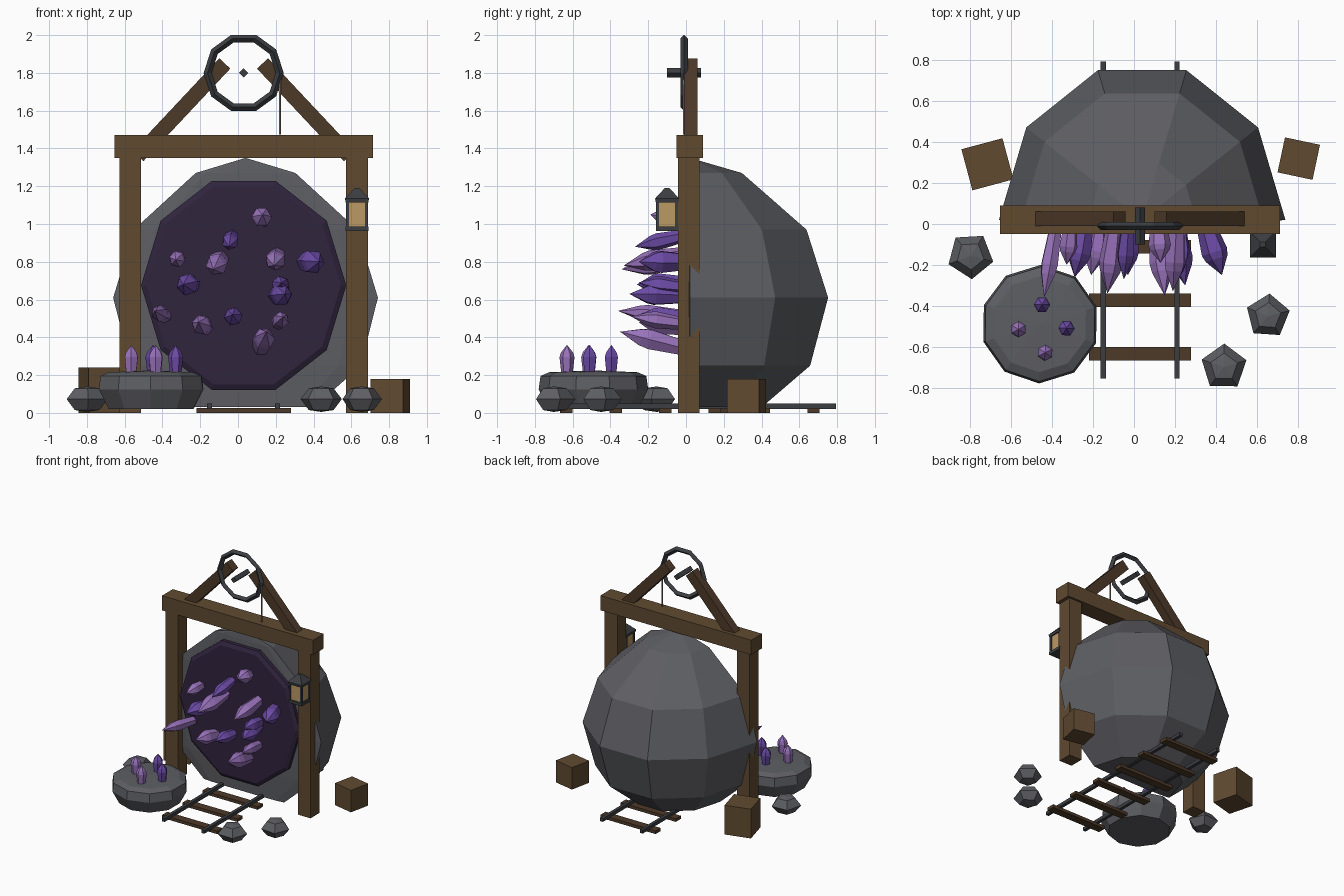
import bpy, bmesh, math
from mathutils import Vector, Matrix

if "Cube" in bpy.data.objects:
    bpy.data.objects.remove(bpy.data.objects["Cube"])


def material(name, rgb):
    m = bpy.data.materials.new(name)
    m.diffuse_color = (*rgb, 1)
    m.use_nodes = True
    m.node_tree.nodes["Principled BSDF"].inputs["Base Color"].default_value = m.diffuse_color
    return m


WOOD = material("wood", (0.115, 0.068, 0.03))
DARK_WOOD = material("dark_wood", (0.075, 0.042, 0.022))
ROCK = material("rock", (0.11, 0.112, 0.125))
IRON = material("iron", (0.045, 0.048, 0.055))
CAVITY = material("cavity", (0.03, 0.018, 0.048))
LIGHT_GEM = material("light_crystal", (0.32, 0.17, 0.5))
DARK_GEM = material("dark_crystal", (0.15, 0.07, 0.38))
GLASS = material("lantern_glass", (0.5, 0.32, 0.13))
ROPE = material("rope", (0.25, 0.2, 0.14))


def finish(bm, name, mat, matrix):
    bmesh.ops.recalc_face_normals(bm, faces=bm.faces)
    me = bpy.data.meshes.new(name)
    bm.to_mesh(me)
    bm.free()
    me.materials.append(mat)
    ob = bpy.data.objects.new(name, me)
    ob.matrix_world = matrix
    bpy.context.collection.objects.link(ob)
    return ob


def box(name, center, size, mat, rot=None):
    bm = bmesh.new()
    bmesh.ops.create_cube(bm, size=1)
    bmesh.ops.scale(bm, vec=size, verts=bm.verts)
    return finish(bm, name, mat, Matrix.Translation(center) @ (rot or Matrix()))


def lathe(name, profile, n, mat, matrix, scale=(1, 1), start=0.0, edit=None):
    """Faceted solid of revolution about local z; profile = (radius, z) from bottom to top."""
    bm = bmesh.new()
    rings = []
    for r, z in profile:
        if r == 0:
            rings.append([bm.verts.new((0, 0, z))] * n)
        else:
            rings.append([bm.verts.new((r * scale[0] * math.cos(start + math.tau * i / n),
                                        r * scale[1] * math.sin(start + math.tau * i / n), z))
                          for i in range(n)])
    for a, b in zip(rings, rings[1:]):
        for i in range(n):
            j = (i + 1) % n
            bm.faces.new(list(dict.fromkeys((a[i], a[j], b[j], b[i]))))
    for ring, (r, z) in ((rings[0], profile[0]), (rings[-1], profile[-1])):
        if r:
            bm.faces.new(ring)
    if edit:
        for v in bm.verts:
            edit(v.co)
    return finish(bm, name, mat, matrix)


def along(a, b):
    """Matrix at a, with local z pointing to b."""
    a, b = Vector(a), Vector(b)
    return Matrix.Translation(a) @ (b - a).to_track_quat('Z', 'Y').to_matrix().to_4x4()


def crystal(name, a, b, r, mat, start=0.0):
    h = (Vector(b) - Vector(a)).length
    lathe(name, [(r * .72, 0), (r, h * .55), (r * .85, h * .68), (0, h)], 6, mat, along(a, b), start=start)


# Boulder, flattened at the front
def flatten(co):
    if co.y < 0:
        co.y *= 0.03


lathe("boulder", [(.40, .03), (.67, .25), (.77, .61), (.65, .97), (.29, 1.27), (0, 1.35)],
      10, ROCK, Matrix.Translation((.04, .02, 0)), (.91, 1), edit=flatten)

# Dark crystal-bearing face
lathe("cavity_face", [(.56, -.03), (.56, .02), (.53, .036)], 10, CAVITY,
      Matrix.Translation((.03, 0, .675)) @ Matrix.Rotation(math.pi / 2, 4, 'X'), (.97, 1.04))

# Crystals: base x, z, tip x, y, z, radius, light
CRYSTALS = [
    (.12, 1.02, .13, -.19, 1.05, .055, 1), (-.03, .94, -.05, -.27, .88, .045, 0),
    (-.31, .82, -.33, -.20, .81, .045, 1), (-.09, .82, -.13, -.34, .76, .06, 1),
    (.21, .84, .19, -.33, .78, .055, 1), (.35, .80, .43, -.25, .80, .065, 0),
    (-.24, .68, -.29, -.26, .68, .06, 0), (.22, .66, .23, -.25, .69, .05, 0),
    (.20, .62, .25, -.30, .63, .06, 0), (-.38, .51, -.44, -.36, .54, .045, 1),
    (-.17, .45, -.21, -.25, .48, .055, 1), (-.02, .50, -.03, -.25, .52, .05, 0),
    (.21, .47, .24, -.29, .51, .045, 1), (.12, .34, .15, -.35, .43, .06, 1)]
for i, (x, z, tx, ty, tz, r, light) in enumerate(CRYSTALS):
    crystal(f"crystal_{i + 1}", (x, 0, z), (tx, ty, tz), r, LIGHT_GEM if light else DARK_GEM, i * .4)

# Timber frame with braces
box("top_beam", (.03, .02, 1.41), (1.37, .14, .12), WOOD)
for side, s in (("left", -1), ("right", 1)):
    box(f"{side}_post", (.03 + s * .6, .015, .675), (.115, .115, 1.35), WOOD)
    a, b = Vector((.03 + s * .56, .025, 1.36)), Vector((.03 + s * .10, .025, 1.85))
    ang = math.atan2(b.x - a.x, b.z - a.z)
    box(f"{side}_brace", (a + b) / 2, (.08, .07, (b - a).length), DARK_WOOD, Matrix.Rotation(ang, 4, 'Y'))

# Hoist wheel: ten-sided ring of diamond section, axle and rope
bm = bmesh.new()
loops = []
for i in range(10):
    t = math.tau * i / 10
    loops.append([bm.verts.new((r * math.cos(t), y, r * math.sin(t)))
                  for r, y in ((.212, 0), (.191, .02), (.17, 0), (.191, -.02))])
for i in range(10):
    a, b = loops[i], loops[(i + 1) % 10]
    for k in range(4):
        bm.faces.new((a[k], a[(k + 1) % 4], b[(k + 1) % 4], b[k]))
finish(bm, "hoist_wheel", IRON, Matrix.Translation((.03, -.01, 1.8)))
lathe("wheel_axle", [(.025, 0), (.025, .18)], 4, IRON, along((.03, .08, 1.8), (.03, -.1, 1.8)))
lathe("hoist_rope", [(.006, 0), (.006, .33)], 5, ROPE, Matrix.Translation((.222, -.01, 1.475)))

# Lantern on the right post
LX, LY = .63, -.10
box("lantern_base", (LX, LY, .975), (.12, .12, .025), IRON)
box("lantern_glass", (LX, LY, 1.05), (.1, .1, .14), GLASS)
for sx in (-1, 1):
    for sy in (-1, 1):
        box("lantern_corner", (LX + sx * .05, LY + sy * .05, 1.05), (.015, .015, .15), IRON)
lathe("lantern_cap", [(.085, 1.115), (.09, 1.135), (.018, 1.19)], 4, IRON,
      Matrix.Translation((LX, LY, 0)), start=math.pi / 4)

# Track
for x in (-.15, .21):
    box("rail", (x, .02, .035), (.026, 1.55, .027), IRON)
for i in range(6):
    box("sleeper", (.03, -.635 + i * .262, .0125), (.5, .066, .025), DARK_WOOD)

# Crates
for name, x, y, size, h, ang in (("left_crate", -.717, .292, .208, .24, 15),
                                 ("right_crate", .806, .32, .175, .18, -12)):
    box(name, (x, y, h / 2), (size, size, h), WOOD, Matrix.Rotation(math.radians(ang), 4, 'Z'))

# Low ore rock with small crystals
lathe("ore_rock", [(.235, .02), (.29, .125), (.28, .195), (.235, .215), (0, .225)], 10, ROCK,
      Matrix.Translation((-.46, -.49, 0)), start=.3)
for i, (x, y) in enumerate(((-.45, -.395), (-.565, -.515), (-.33, -.51), (-.435, -.63))):
    lathe(f"small_crystal_{i + 1}", [(.028, .19), (.04, .295), (.032, .32), (0, .36)], 6,
          LIGHT_GEM if i % 2 else DARK_GEM, Matrix.Translation((x, y, 0)), start=i * .5)

# Loose stones
for i, (x, y, r, a) in enumerate(((-.80, -.155, .115, 1.0), (.655, -.45, .11, 1.5), (.44, -.70, .115, .3))):
    lathe(f"loose_stone_{i + 1}", [(0, .005), (r * .6, .015), (r, .073), (r * .6, .13), (0, .14)],
          5, ROCK, Matrix.Translation((x, y, 0)), start=a)
